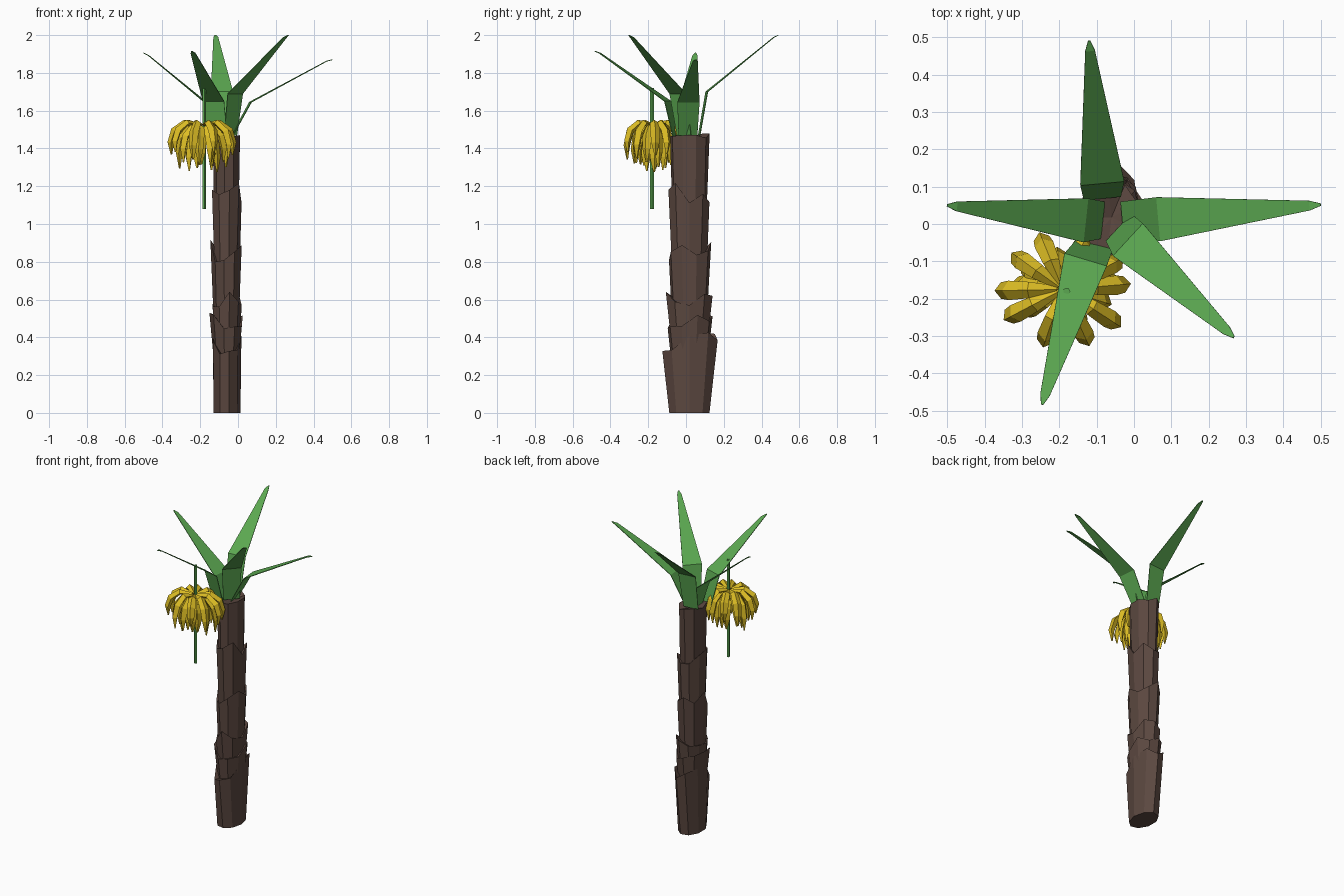
import bpy, bmesh, math, random
from mathutils import Vector

if "Cube" in bpy.data.objects:
    bpy.data.objects.remove(bpy.data.objects["Cube"])

random.seed(4)


def material(name, rgb):
    m = bpy.data.materials.new(name)
    m.diffuse_color = (*rgb, 1)
    m.use_nodes = True
    m.node_tree.nodes["Principled BSDF"].inputs["Base Color"].default_value = m.diffuse_color
    return m


BARK = material("bark brown", (0.105, 0.064, 0.051))
LEAF = material("leaf green", (0.105, 0.39, 0.082))
FRUIT = material("fruit yellow", (0.72, 0.51, 0.018))


def finish(bm, name, mat):
    bmesh.ops.recalc_face_normals(bm, faces=bm.faces)
    me = bpy.data.meshes.new(name)
    bm.to_mesh(me)
    bm.free()
    ob = bpy.data.objects.new(name, me)
    bpy.context.collection.objects.link(ob)
    me.materials.append(mat)
    return ob


def bridge(bm, a, b):
    n = len(a)
    for i in range(n):
        j = (i + 1) % n
        bm.faces.new((a[i], a[j], b[j], b[i]))


# Trunk: overlapping flared bark sleeves with jagged tops
CX, CY, SIDES = -0.06, 0.018, 9
sleeves = [  # z0, z1, rx0, ry0, rx1, ry1, jag
    (0.00, 0.44, .073, .108, .076, .150, .14),
    (0.30, 0.54, .070, .100, .088, .122, .10),
    (0.40, 0.65, .070, .100, .082, .122, .10),
    (0.52, 0.93, .070, .095, .083, .114, .14),
    (0.80, 1.24, .070, .095, .082, .112, .14),
    (1.08, 1.48, .068, .093, .074, .104, .03),
]
bm = bmesh.new()
for k, (z0, z1, rx0, ry0, rx1, ry1, jag) in enumerate(sleeves):
    low, high = [], []
    for i in range(SIDES):
        a = 2 * math.pi * (i + 0.5 * (k % 2)) / SIDES
        c, s = math.cos(a), math.sin(a)
        t = random.random()
        f = 1.05 - 0.1 * t
        low.append(bm.verts.new((CX + rx0 * c, CY + ry0 * s, z0)))
        high.append(bm.verts.new((CX + rx1 * c * f, CY + ry1 * s * f, z1 - jag * t)))
    bridge(bm, low, high)
    bm.faces.new(low)
    tip = bm.verts.new((CX, CY, z1 - jag))
    for i in range(SIDES):
        bm.faces.new((high[i], high[(i + 1) % SIDES], tip))
finish(bm, "trunk", BARK)


# Leaves: thin bent blades given by base, bend and tip centres
leaves = {
    "back": ((-.085, .07, 1.47), (-.085, .11, 1.70), (-.12, .49, 2.0)),
    "right": ((-.03, .01, 1.47), (.066, .013, 1.645), (.50, .052, 1.87)),
    "front_right": ((-.04, -.01, 1.47), (-.015, -.043, 1.69), (.267, -.303, 2.0)),
    "left": ((-.085, .01, 1.46), (-.13, .01, 1.61), (-.50, .05, 1.905)),
    "front_left": ((-.105, -.055, 1.46), (-.13, -.097, 1.65), (-.246, -.483, 1.915)),
}
for name, (p0, p1, p2) in leaves.items():
    p0, p1, p2 = Vector(p0), Vector(p1), Vector(p2)
    d = p2 - p1
    side = Vector((-d.y, d.x, 0)).normalized()
    near = p1.lerp(p2, 0.93) + Vector((0, 0, 0.008))
    bm = bmesh.new()
    prev = None
    for p, w in ((p0, .10), (p1, .118), (near, .026), (p2, .006)):
        row = [bm.verts.new(p - side * w / 2), bm.verts.new(p + side * w / 2)]
        if prev:
            bm.faces.new((prev[0], prev[1], row[1], row[0]))
        prev = row
    ob = finish(bm, "leaf_" + name, LEAF)
    mod = ob.modifiers.new("thickness", "SOLIDIFY")
    mod.thickness, mod.offset = 0.004, 0

# Fruit stalk
bm = bmesh.new()
rings = [[bm.verts.new((-.18 + .01 * math.cos(i * 2 * math.pi / 5),
                        -.18 + .01 * math.sin(i * 2 * math.pi / 5), z))
          for i in range(5)] for z in (1.08, 1.72)]
bridge(bm, *rings)
bm.faces.new(rings[0])
bm.faces.new(rings[1])
finish(bm, "fruit_stalk", LEAF)

# Fruit bunch: tiers of curved, tapered four-sided fruits
bm = bmesh.new()
# reach fraction, drop fraction, half width
profile = [(.10, .06, .010), (.55, .0, .022), (.88, .25, .026), (1.0, .62, .022), (.98, 1.0, .005)]
for count, reach, top, drop, phase in ((10, .175, 1.535, .18, 0),
                                       (9, .13, 1.51, .21, .3),
                                       (7, .085, 1.47, .18, .1)):
    for i in range(count):
        a = 2 * math.pi * i / count + phase + random.uniform(-.1, .1)
        r = reach * random.uniform(.92, 1.04)
        h = drop * random.uniform(.85, 1.08)
        out = Vector((math.cos(a), math.sin(a) * .8, 0))
        side = Vector((-math.sin(a), math.cos(a), 0))
        pts = [Vector((-.19, -.175, top)) + out * r * u - Vector((0, 0, h * v)) for u, v, _ in profile]
        prev = first = None
        for j, p in enumerate(pts):
            t = (pts[min(j + 1, 4)] - pts[max(j - 1, 0)]).normalized()
            n = side.cross(t).normalized()
            w = profile[j][2]
            ring = [bm.verts.new(p + side * w * x + n * w * y * .8)
                    for x, y in ((1, 0), (0, 1), (-1, 0), (0, -1))]
            if prev:
                bridge(bm, prev, ring)
            else:
                first = ring
            prev = ring
        bm.faces.new(first)
        bm.faces.new(prev)
finish(bm, "fruit_bunch", FRUIT)
